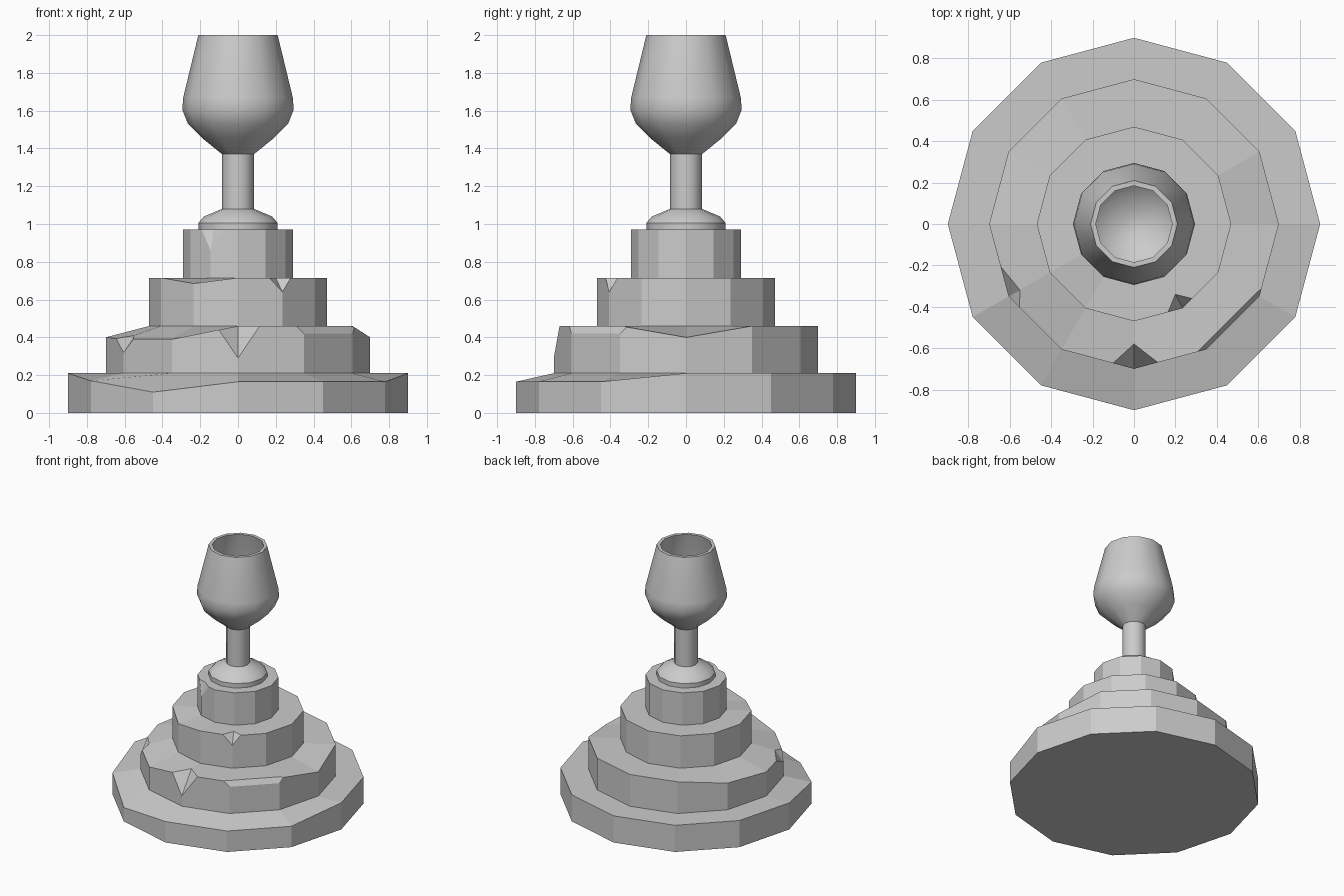
import bpy, bmesh
from math import sin, cos, pi
from mathutils import Vector

if "Cube" in bpy.data.objects:
    bpy.data.objects.remove(bpy.data.objects["Cube"])

N = 12


def ring(bm, r, z, drops=None):
    drops = drops or {}
    return [bm.verts.new((r * cos(2 * pi * i / N), r * sin(2 * pi * i / N), drops.get(i * 30, z)))
            for i in range(N)]


def bridge(bm, a, b):
    for i in range(N):
        j = (i + 1) % N
        bm.faces.new((a[i], a[j], b[j], b[i]))


def finish(bm, name):
    bmesh.ops.recalc_face_normals(bm, faces=bm.faces[:])
    me = bpy.data.meshes.new(name)
    bm.to_mesh(me)
    bm.free()
    ob = bpy.data.objects.new(name, me)
    bpy.context.collection.objects.link(ob)
    return ob


def tier(name, r, r_in, z0, z1, drops):
    """Twelve-sided step whose worn outer corners drop to the given heights."""
    bm = bmesh.new()
    bottom, rim, inner = ring(bm, r, z0), ring(bm, r, z1, drops), ring(bm, r_in, z1)
    bridge(bm, bottom, rim)
    bridge(bm, rim, inner)
    bm.faces.new(inner)
    bm.faces.new(bottom[::-1])
    return finish(bm, name)


def cut(ob, points, name):
    """Subtract the convex hull of some points."""
    bm = bmesh.new()
    bmesh.ops.convex_hull(bm, input=[bm.verts.new(p) for p in points])
    cutter = finish(bm, name)
    cutter.hide_render = True
    cutter.hide_set(True)
    mod = ob.modifiers.new(name, 'BOOLEAN')
    mod.operation, mod.object, mod.solver = 'DIFFERENCE', cutter, 'EXACT'
    bpy.context.view_layer.objects.active = ob
    bpy.ops.object.modifier_apply(modifier=name)
    bpy.data.objects.remove(cutter)


def chip(ob, tip, *ends):
    """Chipped corner: planes fan up from the tip through the end points."""
    d = Vector(tip)
    pts = [d] + [d + (Vector(e) - d) * 1.5 for e in ends]
    pts.append(Vector((d.x * 1.35, d.y * 1.35, d.z + 0.3)))
    cut(ob, pts, "chip")


# stepped plinth
t1 = tier("base_step", 0.9, 0.7, 0, 0.21, {210: .17, 240: .11, 270: .165, 300: .165, 330: .165})
t2 = tier("second_step", 0.7, 0.47, 0.21, 0.46, {0: .40, 150: .42, 180: .40, 210: .39, 240: .39})
t3 = tier("third_step", 0.47, 0.29, 0.46, 0.715, {240: .685})
t4 = tier("top_step", 0.29, 0.2, 0.715, 0.97, {})

# broken corners
chip(t2, (0, -.70, .29), (-.115, -.669, .46), (.115, -.669, .46), (0, -.58, .46))
chip(t2, (-.606, -.35, .32), (-.68, -.16, .39), (-.55, -.41, .395), (-.55, -.32, .41))
chip(t3, (.235, -.407, .64), (.28, -.36, .715), (.165, -.425, .715), (.2, -.34, .715))
chip(t4, (-.145, -.251, .86), (-.2, -.202, .97), (-.065, -.273, .97), (-.128, -.222, .97))

# worn bevel along one edge of the second step
u, t = Vector((1, -1, 0)).normalized(), Vector((1, 1, 0)).normalized()
cut(t2, [u * r + t * s + Vector((0, 0, z))
         for r, z in ((.621, .52), (.72, .34), (.9, .52)) for s in (-.4, .4)], "edge_bevel")

# goblet: lathed outside, rim and hollow inside
profile = [(.21, .97), (.21, 1.005), (.18, 1.04), (.085, 1.08), (.085, 1.37), (.19, 1.455),
           (.265, 1.53), (.295, 1.605), (.29, 1.67), (.21, 2.0),
           (.185, 2.0), (.26, 1.67), (.265, 1.605), (.235, 1.54), (.16, 1.475), (.06, 1.42)]
bm = bmesh.new()
rings = [ring(bm, r, z) for r, z in profile]
for a, b in zip(rings, rings[1:]):
    bridge(bm, a, b)
bm.faces.new(rings[0][::-1])
bm.faces.new(rings[-1])
goblet = finish(bm, "goblet")
for o in bpy.context.selected_objects:
    o.select_set(False)
goblet.select_set(True)
bpy.context.view_layer.objects.active = goblet
bpy.ops.object.shade_smooth_by_angle(angle=0.61)
